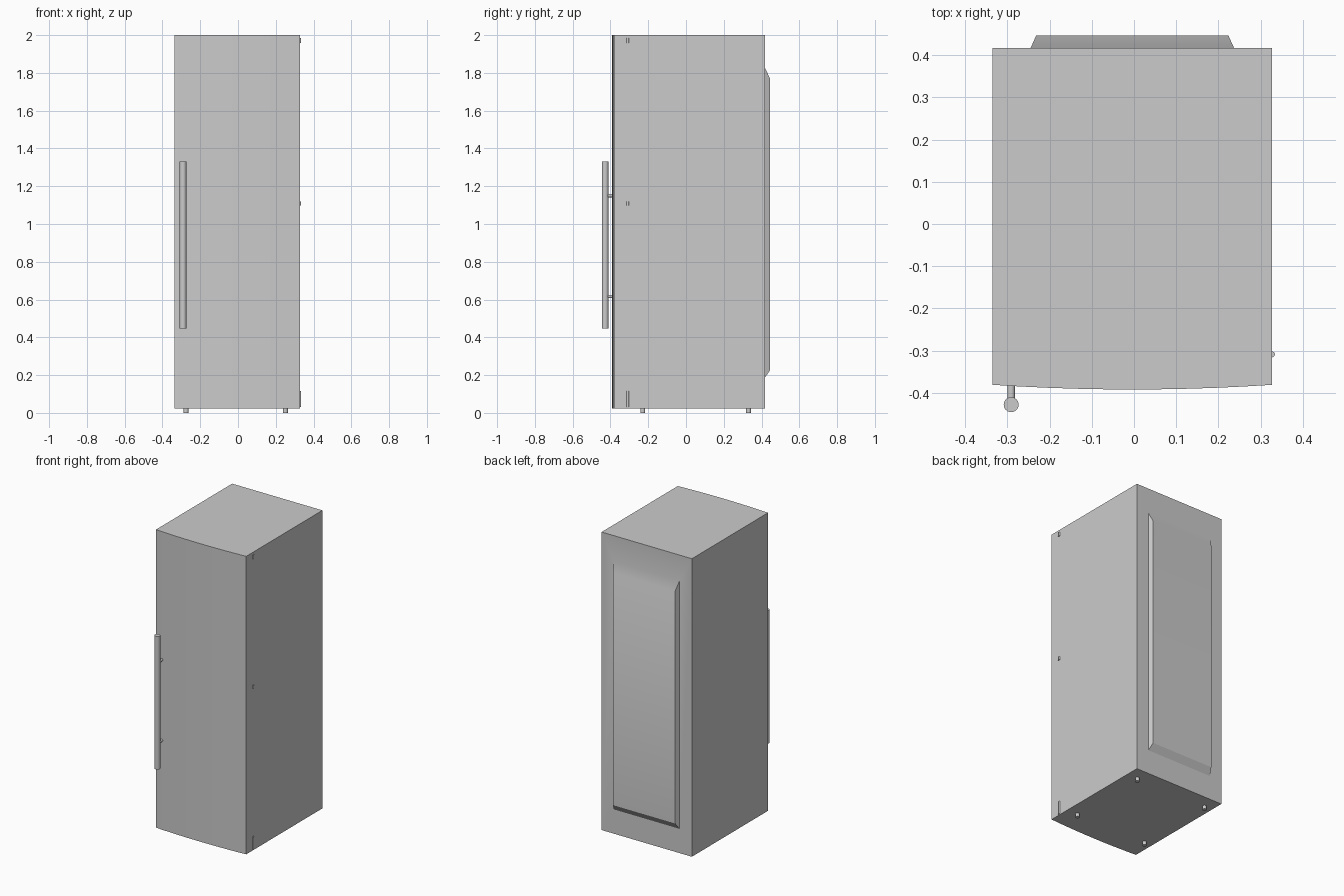
import bpy, bmesh, math
from mathutils import Matrix

cube = bpy.data.objects.get("Cube")
if cube:
    bpy.data.objects.remove(cube, do_unlink=True)

GREY = (0.6, 0.6, 0.6, 1.0)
grey = bpy.data.materials.new("light_grey")
grey.use_nodes = True
grey.diffuse_color = GREY
grey.node_tree.nodes["Principled BSDF"].inputs["Base Color"].default_value = GREY

RIGHT, LEFT = -0.335, 0.327
FRONT, BACK = -0.381, 0.417
BOTTOM, TOP = 0.024, 2.0


def finish(name, bm):
    """Turn a bmesh into a named, shaded object."""
    bmesh.ops.recalc_face_normals(bm, faces=bm.faces)
    mesh = bpy.data.meshes.new(name)
    bm.to_mesh(mesh)
    bm.free()
    mesh.materials.append(grey)
    obj = bpy.data.objects.new(name, mesh)
    bpy.context.collection.objects.link(obj)
    bpy.ops.object.select_all(action='DESELECT')
    obj.select_set(True)
    bpy.context.view_layer.objects.active = obj
    bpy.ops.object.shade_smooth_by_angle(angle=math.radians(30))


def rod(name, start, end, radius, sides=16):
    """Cylinder between two points on a line along y or z."""
    bm = bmesh.new()
    length = max(abs(b - a) for a, b in zip(start, end))
    bmesh.ops.create_cone(bm, cap_ends=True, segments=sides, radius1=radius,
                          radius2=radius, depth=length)
    if start[1] != end[1]:
        bmesh.ops.rotate(bm, verts=bm.verts,
                         matrix=Matrix.Rotation(math.pi / 2, 3, 'X'))
    middle = [(a + b) / 2 for a, b in zip(start, end)]
    bmesh.ops.translate(bm, verts=bm.verts, vec=middle)
    finish(name, bm)


# Cabinet: bowed front, flat sides, raised panel on the back
bm = bmesh.new()
STEPS, BOW = 10, 0.011
outline = [(LEFT, BACK), (RIGHT, BACK)]
for i in range(STEPS + 1):
    t = i / STEPS
    outline.append((RIGHT + (LEFT - RIGHT) * t,
                    FRONT - BOW * (1 - (2 * t - 1) ** 2)))
low = [bm.verts.new((x, y, BOTTOM)) for x, y in outline]
high = [bm.verts.new((x, y, TOP)) for x, y in outline]
bm.faces.new(low)
bm.faces.new(high)
for i in range(1, len(outline)):
    j = (i + 1) % len(outline)
    bm.faces.new((low[i], low[j], high[j], high[i]))


def back_loop(x0, x1, z0, z1, y):
    return [bm.verts.new((x, y, z))
            for x, z in ((x0, z0), (x1, z0), (x1, z1), (x0, z1))]


loops = [[low[1], low[0], high[0], high[1]],
         back_loop(-0.245, 0.237, 0.185, 1.83, BACK),
         back_loop(-0.232, 0.224, 0.228, 1.767, 0.446)]
for outer, inner in zip(loops, loops[1:]):
    for i in range(4):
        j = (i + 1) % 4
        bm.faces.new((outer[i], outer[j], inner[j], inner[i]))
bm.faces.new(loops[-1])
finish("cabinet", bm)

# Door handle with two standoffs
HX, HY = -0.291, -0.428
rod("handle_bar", (HX, HY, 0.447), (HX, HY, 1.33), 0.0177, 24)
for name, z in (("upper", 1.15), ("lower", 0.616)):
    rod(name + "_handle_standoff", (HX, HY, z), (HX, FRONT + 0.004, z), 0.009)

# Hinge pins along the left side
for name, z0, z1 in (("top", 1.957, 1.984), ("middle", 1.098, 1.12),
                     ("bottom", 0.03, 0.116)):
    rod(name + "_hinge", (LEFT, -0.309, z0), (LEFT, -0.309, z1), 0.0068)

# Feet
for side, x in (("right", -0.275), ("left", 0.251)):
    for end, y in (("front", -0.229), ("back", 0.331)):
        rod(f"{end}_{side}_foot", (x, y, 0), (x, y, BOTTOM + 0.002), 0.013)
